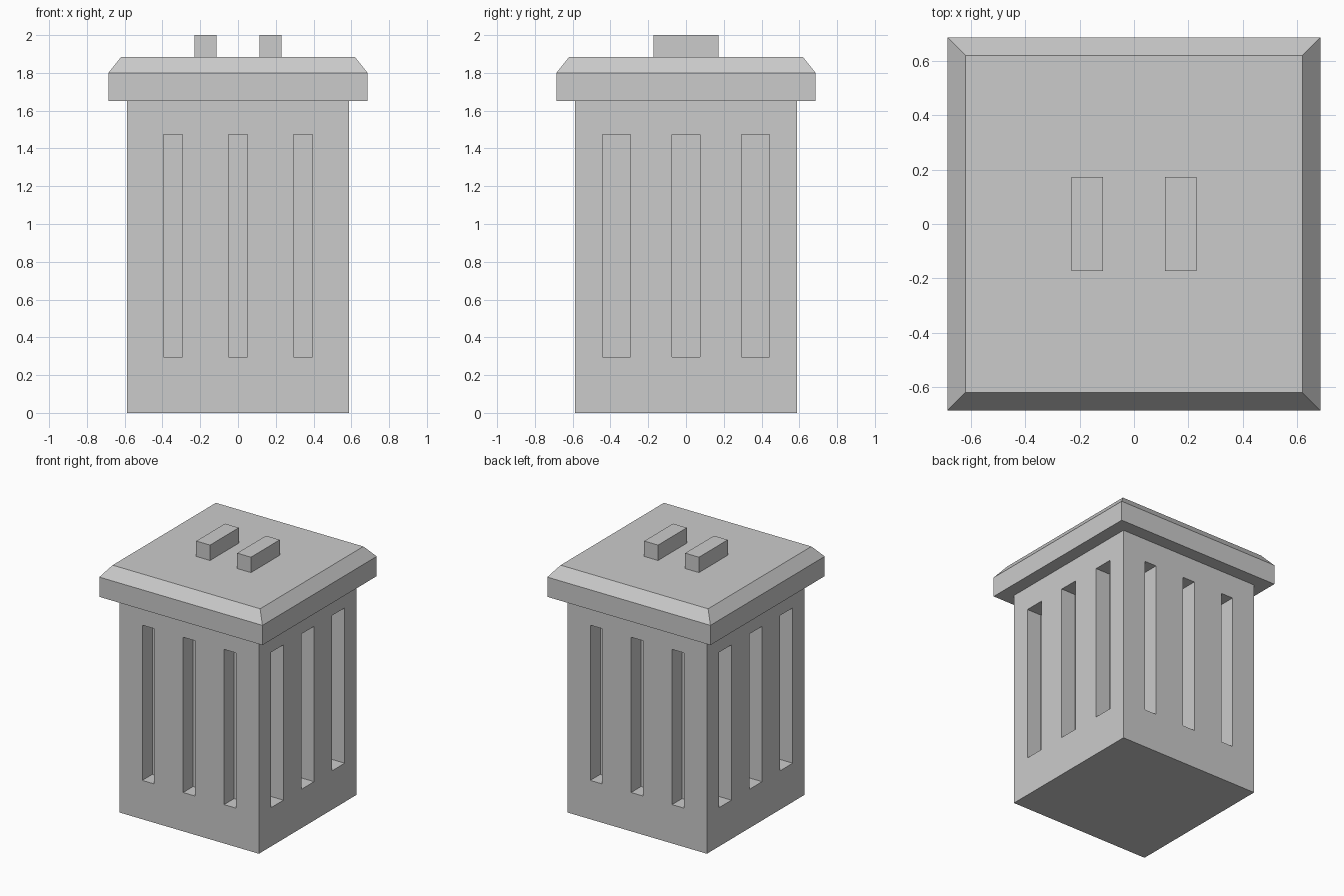
import bpy
import bmesh
from mathutils import Matrix, Vector

if "Cube" in bpy.data.objects:
    bpy.data.objects.remove(bpy.data.objects["Cube"])

BODY = 0.587      # half width of the bin body
DEPTH = 0.12      # depth of the slots


def add_box(bm, lo, hi):
    lo, hi = Vector(lo), Vector(hi)
    size = hi - lo
    mat = Matrix.Translation((lo + hi) / 2) @ Matrix.Diagonal((*size, 1))
    return bmesh.ops.create_cube(bm, size=1, matrix=mat)["verts"]


def finish(name, bm):
    bmesh.ops.recalc_face_normals(bm, faces=bm.faces)
    mesh = bpy.data.meshes.new(name)
    bm.to_mesh(mesh)
    bm.free()
    obj = bpy.data.objects.new(name, mesh)
    bpy.context.collection.objects.link(obj)
    return obj


# Bin body
bm = bmesh.new()
add_box(bm, (-BODY, -BODY, 0), (BODY, BODY, 1.65))
body = finish("bin_body", bm)

# Slot cutters: three narrow slots front and back, three wider ones per side
bm = bmesh.new()
inner, outer = BODY - DEPTH, BODY + 0.1
for sign in (-1, 1):
    near, far = sorted((sign * inner, sign * outer))
    for i in (-1, 0, 1):
        x, y = i * 0.344, i * 0.368
        add_box(bm, (x - 0.05, near, 0.295), (x + 0.05, far, 1.475))
        add_box(bm, (near, y - 0.075, 0.295), (far, y + 0.075, 1.475))
cutter = finish("slot_cutter", bm)
cutter.hide_render = True
cutter.display_type = 'WIRE'

cut = body.modifiers.new("slots", 'BOOLEAN')
cut.operation = 'DIFFERENCE'
cut.solver = 'EXACT'
cut.object = cutter

# Lid: square rim with its top face raised and tapered inward
bm = bmesh.new()
add_box(bm, (-0.686, -0.686, 1.65), (0.686, 0.686, 1.80))
bm.normal_update()
top = [f for f in bm.faces if f.normal.z > 0.9]
raised = bmesh.ops.extrude_face_region(bm, geom=top)
bmesh.ops.delete(bm, geom=top, context='FACES_ONLY')
for v in (g for g in raised["geom"] if isinstance(g, bmesh.types.BMVert)):
    v.co.x *= 0.62 / 0.686
    v.co.y *= 0.62 / 0.686
    v.co.z = 1.883
finish("lid", bm)

# Pair of block handles on the lid
for side, sign in (("left", -1), ("right", 1)):
    bm = bmesh.new()
    x0, x1 = sorted((sign * 0.114, sign * 0.23))
    add_box(bm, (x0, -0.173, 1.883), (x1, 0.173, 2.0))
    finish(f"handle_{side}", bm)
